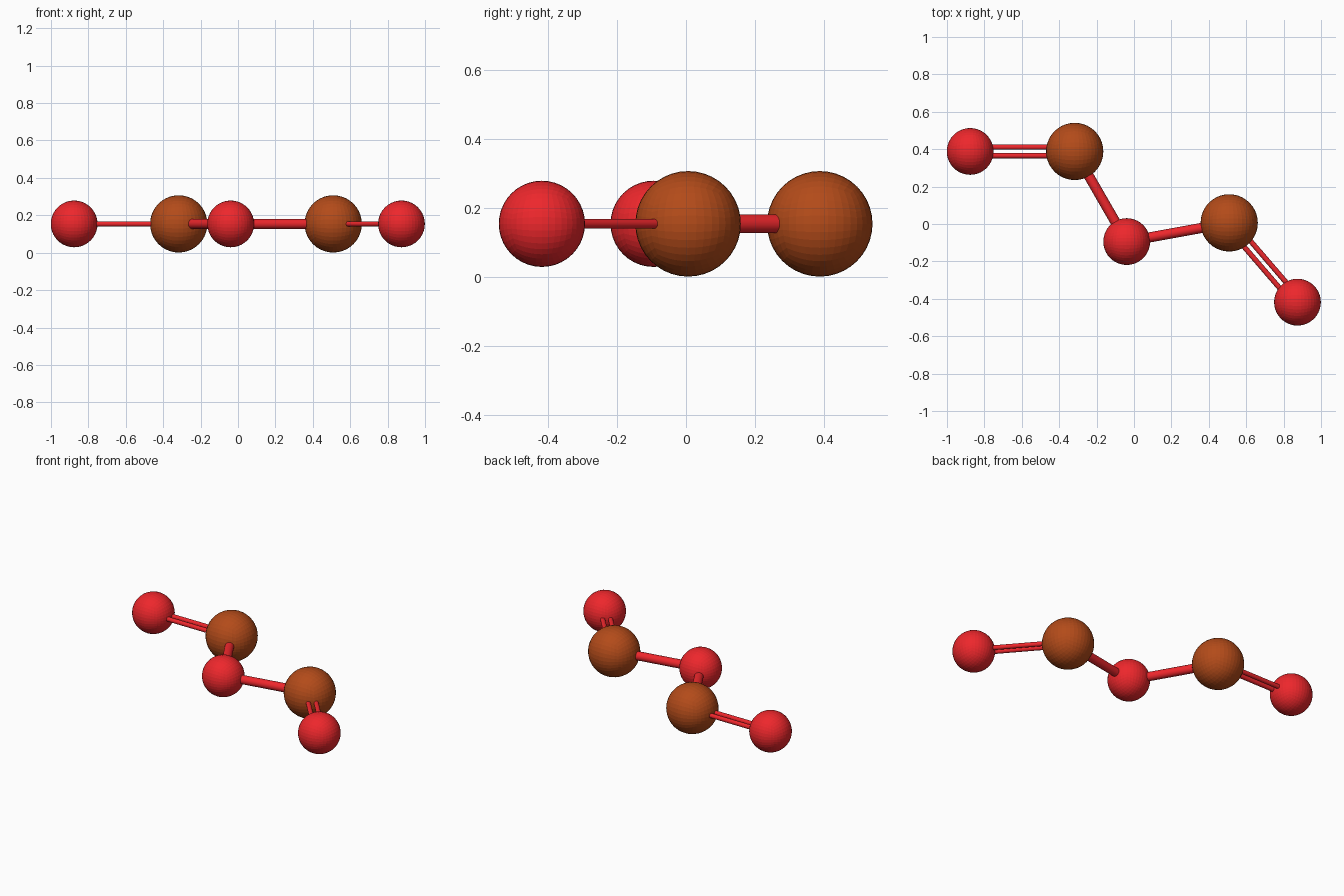
import bpy, bmesh, math
from mathutils import Vector

if "Cube" in bpy.data.objects:
    bpy.data.objects.remove(bpy.data.objects["Cube"])

Z = 0.154


def material(name, color):
    m = bpy.data.materials.new(name)
    m.diffuse_color = (*color, 1)
    m.use_nodes = True
    m.node_tree.nodes["Principled BSDF"].inputs["Base Color"].default_value = m.diffuse_color
    return m


red = material("red", (0.85, 0.02, 0.025))
brown = material("brown", (0.45, 0.07, 0.01))


def ball(name, centre, radius, mat):
    # Evenly gridded cube blown up into a faceted sphere
    bm = bmesh.new()
    bmesh.ops.create_cube(bm, size=2)
    bmesh.ops.subdivide_edges(bm, edges=bm.edges[:], cuts=9, use_grid_fill=True)
    for v in bm.verts:
        v.co = Vector([math.tan(c * math.pi / 4) for c in v.co]).normalized() * radius
    mesh = bpy.data.meshes.new(name)
    bm.to_mesh(mesh)
    bm.free()
    obj = bpy.data.objects.new(name, mesh)
    obj.location = centre
    mesh.materials.append(mat)
    bpy.context.collection.objects.link(obj)


def rod(name, a, b, radius):
    d = b - a
    bpy.ops.mesh.primitive_cylinder_add(vertices=24, radius=radius, depth=d.length,
                                        location=(a + b) / 2)
    obj = bpy.context.object
    obj.name = name
    obj.rotation_euler = d.to_track_quat('Z', 'Y').to_euler()
    obj.data.materials.append(red)
    bpy.ops.object.shade_smooth_by_angle()


# Ball positions along the chain
P = [Vector((x, y, Z)) for x, y in
     [(-0.876, 0.388), (-0.317, 0.388), (-0.039, -0.094), (0.509, 0.006), (0.874, -0.418)]]

# Small red balls and large brown balls
for i, p in enumerate(P):
    if i % 2:
        ball(f"brown_ball_{i}", p, 0.153, brown)
    else:
        ball(f"red_ball_{i}", p, 0.125, red)

# Inner single rods
rod("single_rod_left", P[1], P[2], 0.027)
rod("single_rod_right", P[2], P[3], 0.027)

# Outer paired rods, side by side in the horizontal plane
for name, a, b in (("left", P[0], P[1]), ("right", P[3], P[4])):
    side = (b - a).cross(Vector((0, 0, 1))).normalized() * 0.023
    for s in (-1, 1):
        rod(f"double_rod_{name}", a + side * s, b + side * s, 0.014)
